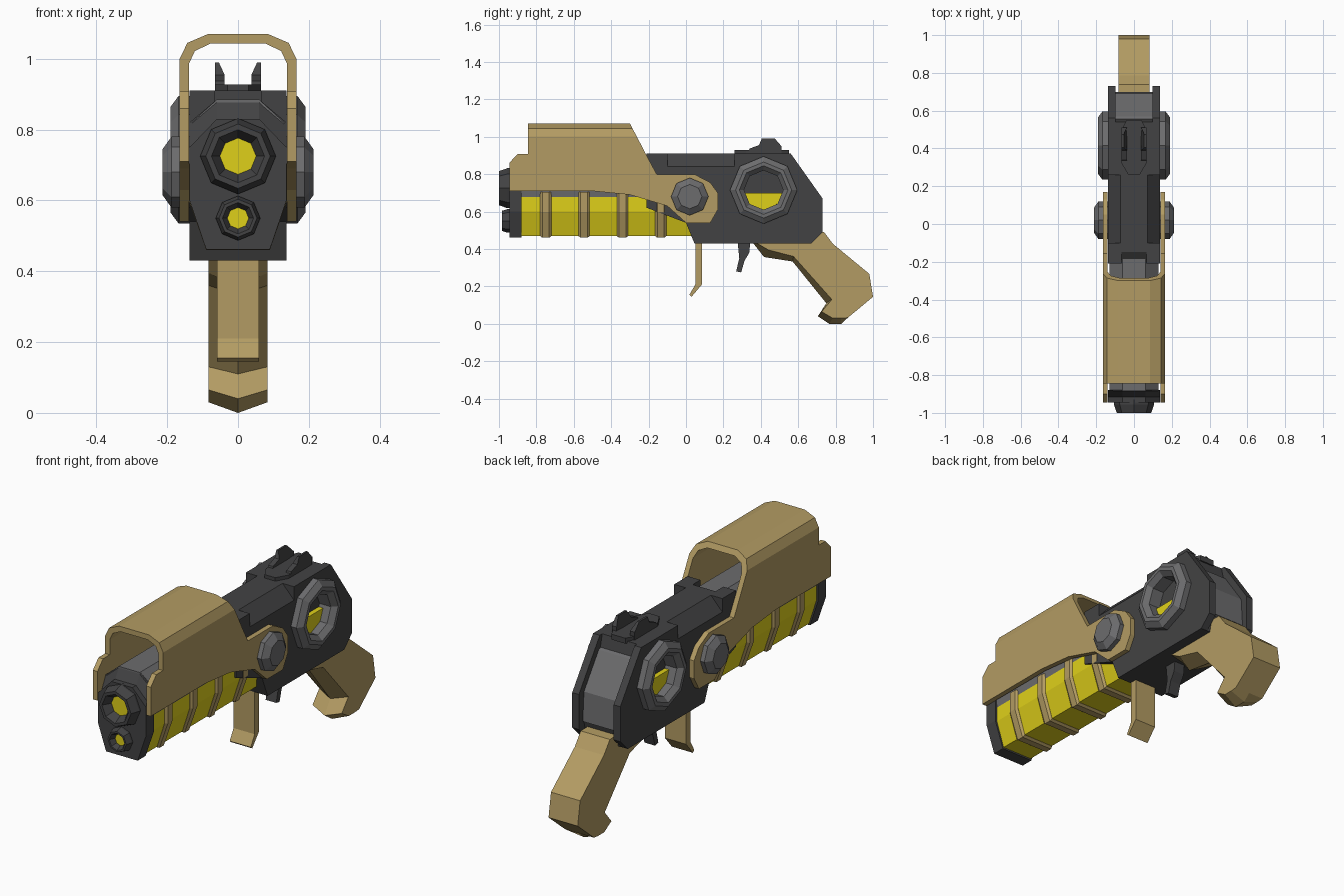
import bpy, bmesh
from math import sin, cos, pi

if "Cube" in bpy.data.objects:
    bpy.data.objects.remove(bpy.data.objects["Cube"])


def material(name, rgb):
    m = bpy.data.materials.new(name)
    m.diffuse_color = (*rgb, 1)
    m.use_nodes = True
    m.node_tree.nodes["Principled BSDF"].inputs["Base Color"].default_value = m.diffuse_color
    return m


DARK = material("dark_metal", (0.055, 0.055, 0.057))
GREY = material("grey_metal", (0.15, 0.15, 0.155))
TAN = material("tan_shell", (0.45, 0.33, 0.125))
YELLOW = material("yellow_glow", (0.74, 0.63, 0.01))


def loft(name, sections, mat, closed=False, mirror=False):
    """Skin a row of equal-length point loops; cap the ends unless closed."""
    bm = bmesh.new()
    rows = [[bm.verts.new(p) for p in s] for s in sections]
    n = len(rows[0])
    pairs = list(zip(rows, rows[1:])) + ([(rows[-1], rows[0])] if closed else [])
    for a, b in pairs:
        for i in range(n):
            j = (i + 1) % n
            bm.faces.new((a[i], a[j], b[j], b[i]))
    if not closed:
        bm.faces.new(rows[0])
        bm.faces.new(rows[-1])
    bmesh.ops.recalc_face_normals(bm, faces=bm.faces)
    me = bpy.data.meshes.new(name)
    bm.to_mesh(me)
    bm.free()
    ob = bpy.data.objects.new(name, me)
    bpy.context.collection.objects.link(ob)
    me.materials.append(mat)
    if mirror:
        add_mirror(ob)
    return ob


def add_mirror(ob):
    ob.modifiers.new("mirror", 'MIRROR').use_axis[0] = True


def side(name, profile, x0, x1, mat, mirror=False):
    """Extrude a (y, z) profile along x."""
    return loft(name, [[(x, y, z) for y, z in profile] for x in (x0, x1)], mat, mirror=mirror)


def sym(half, y):
    """Cross-section at y from right-hand (x, z) points, mirrored."""
    return [(x, y, z) for x, z in half] + [(-x, y, z) for x, z in reversed(half)]


def lathe(name, axis, c, steps, mat, closed=False, mirror=False):
    """Octagon rings (radius, offset) along x or y; c = the other horizontal coordinate and z."""
    rows = []
    for r, h in steps:
        ring = [(c[0] + r * cos(i * pi / 4), c[1] + r * sin(i * pi / 4)) for i in range(8)]
        rows.append([(h, a, z) if axis == 'x' else (a, h, z) for a, z in ring])
    return loft(name, rows, mat, closed, mirror)


def boolean(ob, cutter, op='DIFFERENCE'):
    m = ob.modifiers.new("cut", 'BOOLEAN')
    m.operation, m.object, m.solver = op, cutter, 'EXACT'
    bpy.context.view_layer.objects.active = ob
    bpy.ops.object.modifier_apply(modifier=m.name)
    bpy.data.objects.remove(cutter)


def wedge(s):
    """Cutter for the bevel along the top of the receiver."""
    tri = [(s * 0.07, 0.912), (s * 0.145, 0.832), (s * 0.16, 0.95), (s * 0.07, 0.95)]
    return loft("wedge", [[(x, y, z) for x, z in tri] for y in (-0.1, 0.26)], DARK)


# Receiver: central core with an inset grey back panel, and two cheek plates
core = side("receiver_core", [(-0.21, 0.91), (0.54, 0.91), (0.56, 0.83), (0.68, 0.66), (0.69, 0.52),
                              (0.67, 0.43), (0.045, 0.43), (0, 0.54), (-0.21, 0.6)], -0.1, 0.1, DARK)
for s in (1, -1):
    boolean(core, wedge(s))
boolean(core, side("notch", [(-0.25, 0.84), (-0.14, 0.915), (-0.14, 0.95), (-0.25, 0.95)], -0.065, 0.065, DARK))
side("back_panel", [(0.53, 0.86), (0.57, 0.84), (0.69, 0.67), (0.70, 0.52), (0.65, 0.5)], -0.098, 0.098, GREY)

cheek = side("receiver_cheeks", [(-0.21, 0.91), (0.56, 0.91), (0.73, 0.67), (0.73, 0.49), (0.67, 0.43),
                                 (0.045, 0.43), (0, 0.54), (-0.21, 0.62)], 0.099, 0.137, DARK)
boolean(cheek, wedge(1))
boolean(cheek, lathe("hole", 'x', (0.415, 0.715), [(0.11, 0.05), (0.11, 0.2)], DARK))
add_mirror(cheek)

# Round side windows, half filled
lathe("window_rings", 'x', (0.415, 0.715),
      [(0.18, 0.13), (0.18, 0.168), (0.15, 0.19), (0.13, 0.19), (0.105, 0.165), (0.105, 0.1)],
      GREY, closed=True, mirror=True)
side("window_fill", [(0.31, 0.7), (0.341, 0.641), (0.415, 0.605), (0.489, 0.641), (0.52, 0.7)],
     0.098, 0.125, YELLOW, mirror=True)

# Inner barrel block, yellow lower casing and its ribs
upper = [(0.12, 0.6), (0.13, 0.71), (0.13, 0.82), (0.06, 0.885)]
loft("barrel_block", [sym(upper, y) for y in (-0.885, -0.18)], GREY)
lower = [(0.085, 0.47), (0.127, 0.6), (0.127, 0.705)]
loft("lower_casing", [sym(lower, y) for y in (-0.92, 0.05)], YELLOW)
rib = [(0.09, 0.46), (0.138, 0.598), (0.138, 0.705)]
slim = [(0.085, 0.469), (0.128, 0.6), (0.128, 0.705)]
for i, y in enumerate((-0.75, -0.545, -0.34, -0.135)):
    loft(f"casing_rib_{i + 1}", [sym(slim, y - 0.03), sym(rib, y - 0.018), sym(rib, y + 0.018),
                                 sym(slim, y + 0.03)], TAN)

# Front plate with a sloped top, and the two muzzles
plate = [(0.09, 0.462), (0.137, 0.6), (0.137, 0.75)]
loft("front_plate", [sym(plate + [(0.06, 0.83)], -0.945), sym(plate + [(0.06, 0.83)], -0.915),
                     sym(plate[:2] + [(0.137, 0.82), (0.06, 0.885)], -0.88)], DARK)
for name, z, r, tip in (("upper_muzzle", 0.725, 0.107, -1.0), ("lower_muzzle", 0.55, 0.063, -0.985)):
    lathe(name, 'y', (0, z), [(r, -0.93), (r, -0.955), (r * 0.85, tip), (r * 0.7, tip),
                              (r * 0.48, -0.96), (r * 0.48, -0.93)], DARK, closed=True)
    lathe(name + "_glow", 'y', (0, z), [(r * 0.5, -0.957), (r * 0.5, -0.935)], YELLOW)

# Arched shroud: extruded arch trimmed to the side outline
outer = [(0.165, 0.5), (0.165, 1.0), (0.143, 1.045), (0.085, 1.07)]
inner = [(0.139, 0.5), (0.139, 0.985), (0.122, 1.022), (0.078, 1.043)]
arch = outer + [(-x, z) for x, z in reversed(outer)] + [(-x, z) for x, z in inner] + inner[::-1]
shroud = loft("shroud", [[(x, y, z) for x, z in arch] for y in (-1.0, 0.25)], TAN)
outline = [(-0.945, 0.71), (-0.945, 0.86), (-0.9, 0.908), (-0.845, 0.908), (-0.845, 1.1), (-0.315, 1.1),
           (-0.2, 0.88), (-0.155, 0.797), (0.05, 0.797), (0.13, 0.755), (0.17, 0.7), (0.17, 0.61),
           (0.13, 0.54), (0, 0.54), (-0.1, 0.63), (-0.3, 0.69), (-0.5, 0.71)]
boolean(shroud, side("outline", outline, -0.3, 0.3, TAN), 'INTERSECT')
lathe("pivot_knobs", 'x', (0.02, 0.68), [(0.1, 0.13), (0.1, 0.188), (0.065, 0.213)], GREY, mirror=True)

# Rear sight: pointed base and two prongs
base = [(-0.03, 0.26), (0.03, 0.26), (0.065, 0.32), (0.065, 0.5), (0.04, 0.55), (-0.04, 0.55),
        (-0.065, 0.5), (-0.065, 0.32)]
loft("sight_base", [[(x, y, z) for x, y in base] for z in (0.9, 0.928)], DARK)
prong = [(0.33, 0.91), (0.34, 0.937), (0.39, 0.955), (0.405, 0.99), (0.475, 0.99), (0.51, 0.95), (0.51, 0.91)]
loft("sight_prongs", [[(0.065, y, z) for y, z in prong],
                      [(0.054 if z > 0.98 else 0.038, y, z) for y, z in prong]], DARK, mirror=True)

# Trigger and the bent front lever
side("trigger", [(0.275, 0.45), (0.345, 0.45), (0.338, 0.38), (0.312, 0.335), (0.295, 0.275),
                 (0.268, 0.28), (0.285, 0.35)], -0.03, 0.03, DARK)
side("front_lever", [(0.05, 0.45), (0.085, 0.45), (0.085, 0.21), (0.03, 0.145), (0.018, 0.155),
                     (0.05, 0.21)], -0.06, 0.06, TAN)

# Grip: flat back, front edge ridged along the middle
back = [(0.866, 0.033), (1.0, 0.144), (0.98, 0.267), (0.786, 0.427), (0.738, 0.49), (0.4, 0.5)]
edge = [(0.38, 0.43), (0.44, 0.395), (0.575, 0.36), (0.78, 0.13), (0.725, 0.065), (0.785, 0.03)]
ridge = [(0.36, 0.43), (0.417, 0.357), (0.57, 0.333), (0.75, 0.11), (0.705, 0.04), (0.765, 0.0)]
loft("grip", [[(x, y, z) for y, z in front + [(0.83, 0.03 if x else 0.0)] + back]
              for x, front in ((-0.083, edge), (0, ridge), (0.083, edge))], TAN)
